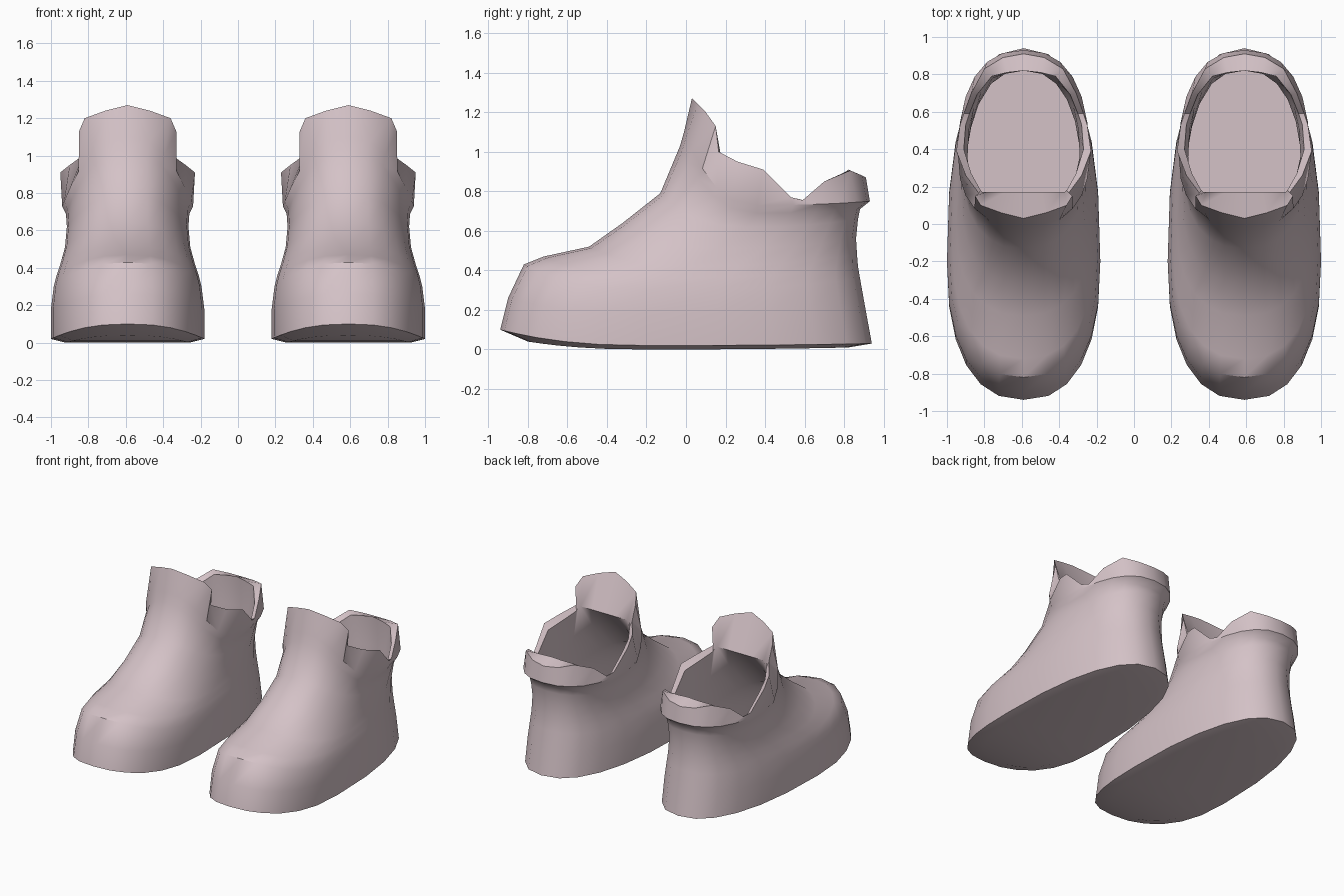
import bpy, bmesh, math

cube = bpy.data.objects.get("Cube")
if cube:
    bpy.data.objects.remove(cube, do_unlink=True)

STEPS = 12          # columns from toe to heel on one side
ROUND = 2 / 2.4     # squared-off oval outline

pink = bpy.data.materials.new("pale_pink")
pink.use_nodes = True
colour = (0.66, 0.54, 0.57, 1)
pink.diffuse_color = colour
pink.node_tree.nodes["Principled BSDF"].inputs["Base Color"].default_value = colour


def oval(front, back, middle, width, z_front, z_side, z_back):
    """Half outline from toe to heel, with its own height at toe, side and heel."""
    points = []
    for i in range(STEPS + 1):
        a = math.pi * i / STEPS
        c, s = math.cos(a), abs(math.sin(a))
        reach, z_end = (front, z_front) if c > 0 else (back, z_back)
        x = width * s ** ROUND if 0 < i < STEPS else 0
        y = middle + (reach - middle) * abs(c) ** ROUND
        points.append((x, y, z_side + (z_end - z_side) * c * c))
    return points


# Outer wall, from the sole edge up to the ankle
outer = [
    oval(-.80, .82, -.2, .33, .04, 0, .01),
    oval(-.94, .94, -.2, .41, .10, .02, .03),
    oval(-.90, .905, -.2, .41, .26, .18, .22),
    oval(-.82, .88, -.18, .395, .43, .30, .36),
    oval(-.72, .87, -.12, .38, .47, .36, .42),
    oval(-.49, .865, 0, .36, .52, .42, .48),
    oval(-.32, .86, .16, .335, .64, .51, .56),
    oval(-.13, .87, .30, .325, .79, .62, .66),
    oval(-.03, .88, .36, .33, 1.03, .69, .71),
    oval(-.01, .93, .36, .35, 1.1, .73, .75),
]
# Top edge: raised tongue, dipped side, padded heel
rim = [(0, .03, 1.27), (.12, .06, 1.24), (.23, .1, 1.2), (.26, .15, 1.13),
       (.24, .165, 1), (.31, .26, .95), (.36, .39, .91), (.34, .53, .77),
       (.32, .59, .755), (.28, .7, .85), (.21, .83, .905), (.11, .89, .88),
       (0, .91, .87)]
# Inner edge of the opening
lip = [(0, .17, 1), (.1, .17, 1), (.2, .17, 1), (.22, .17, .99),
       (.23, .18, .96), (.28, .27, .91), (.32, .4, .87), (.31, .53, .75),
       (.29, .59, .74), (.25, .69, .82), (.17, .79, .89), (.09, .81, .9),
       (0, .82, .91)]
# Lining down to the insole
lining = [
    oval(.02, .83, .36, .30, .86, .65, .68),
    oval(-.22, .82, .2, .31, .62, .48, .52),
    oval(-.65, .84, -.1, .35, .38, .30, .34),
    oval(-.80, .86, -.2, .37, .12, .06, .06),
]


def shoe(name, centre):
    bm = bmesh.new()
    loops = []
    for half in outer + [rim, lip] + lining:
        ring = half + [(-x, y, z) for x, y, z in half[-2:0:-1]]
        loops.append([bm.verts.new((x + centre, y, z)) for x, y, z in ring])
    count = len(loops[0])
    for low, high in zip(loops, loops[1:]):
        for i in range(count):
            j = (i + 1) % count
            bm.faces.new((low[i], low[j], high[j], high[i]))
    # Sole underside and insole, as strips across the foot
    for ring in (loops[0], loops[-1]):
        for i in range(STEPS):
            a, b = ring[i], ring[i + 1]
            c, d = ring[-i - 1], ring[-i]
            corners = list(dict.fromkeys((a, b, c, d)))
            bm.faces.new(corners)
    bmesh.ops.recalc_face_normals(bm, faces=bm.faces)
    mesh = bpy.data.meshes.new(name)
    bm.to_mesh(mesh)
    bm.free()
    mesh.materials.append(pink)
    obj = bpy.data.objects.new(name, mesh)
    bpy.context.collection.objects.link(obj)
    bpy.ops.object.select_all(action='DESELECT')
    obj.select_set(True)
    bpy.context.view_layer.objects.active = obj
    bpy.ops.object.shade_smooth_by_angle(angle=math.radians(40))


shoe("left_shoe", .59)
shoe("right_shoe", -.59)
